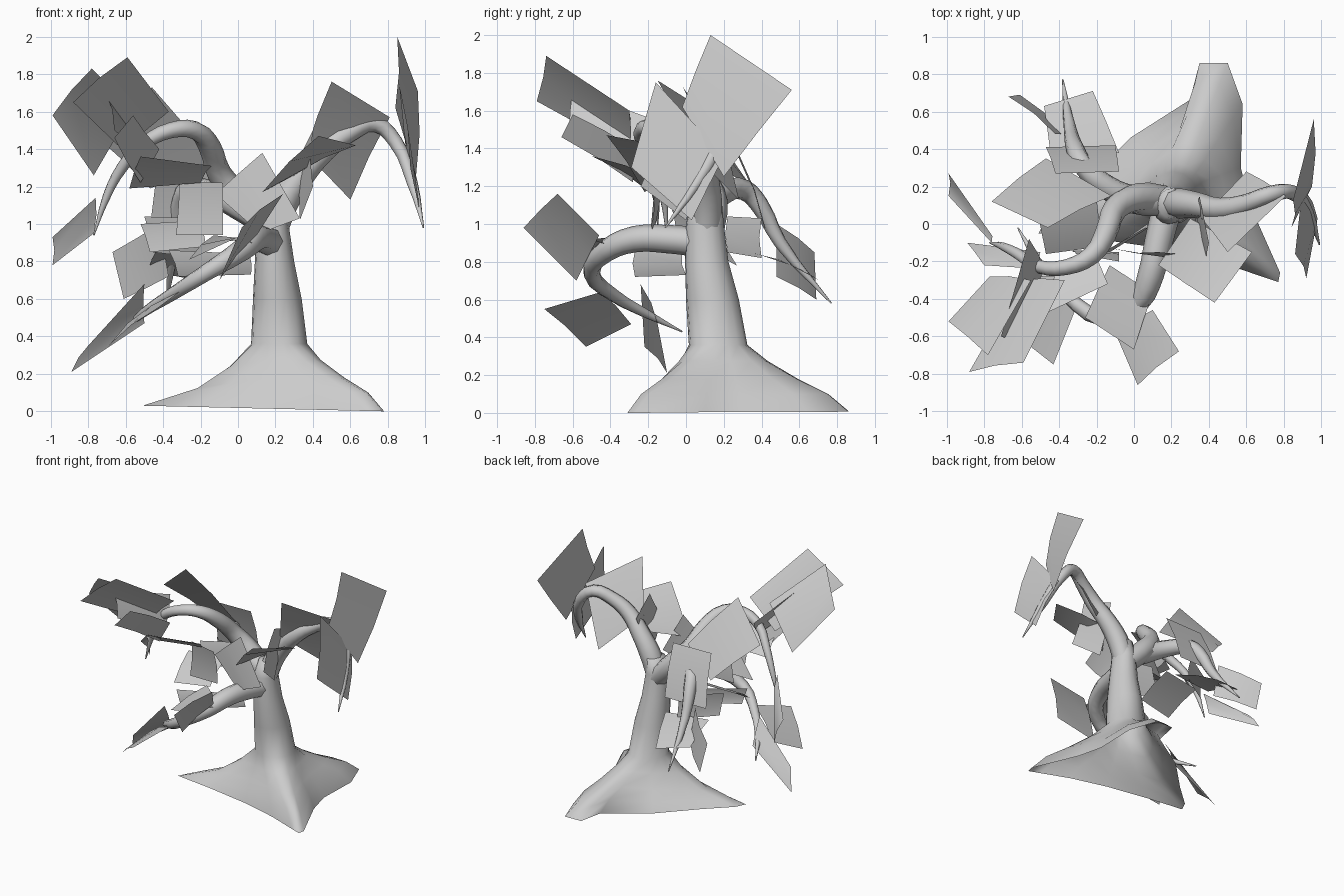
import bpy, bmesh, math
from mathutils import Vector


def finish(name, bm):
    me = bpy.data.meshes.new(name)
    bm.to_mesh(me)
    bm.free()
    for p in me.polygons:
        p.use_smooth = True
    ob = bpy.data.objects.new(name, me)
    bpy.context.collection.objects.link(ob)
    return ob


# Trunk: three spreading roots lofted into a tapering stem, open underneath
outline = [(.57, .3), (.58, .64), (.5, .86), (.35, .86), (.31, .67), (-.02, .46),
           (-.28, .2), (-.47, .03), (-.51, -.05), (-.2, -.08), (.15, -.13),
           (.45, -.2), (.68, -.28), (.77, -.31), (.78, -.26), (.62, .1)]
n = len(outline)


def circle(cx, cy, rx, ry):
    return [Vector((cx + rx * math.cos(math.radians(20) + 2 * math.pi * i / n),
                    cy + ry * math.sin(math.radians(20) + 2 * math.pi * i / n))) for i in range(n)]


def foot_height(x, t, z):
    # the left root sags lower and ends slightly above the ground
    if t == 1:
        return .03 * max(0, .78 - x) / 1.29
    return z - .055 * math.sin(math.pi * t) * max(0, .2 - x) / .7


foot = circle(.22, .17, .15, .155)
rings = []
for t, z in [(1, 0), (.8, .1), (.5, .18), (.2, .275), (0, .36)]:
    rings.append([(*c.lerp(Vector(o), t), foot_height(o[0], t, z)) for c, o in zip(foot, outline)])
for cx, cy, rx, ry, z in [(.21, .14, .13, .14, .6), (.195, .11, .105, .115, .8),
                          (.185, .1, .085, .1, 1.0), (.2, .11, .07, .08, 1.12)]:
    rings.append([(*c, z) for c in circle(cx, cy, rx, ry)])
bm = bmesh.new()
rows = [[bm.verts.new(p) for p in r] for r in rings]
for a, b in zip(rows, rows[1:]):
    for i in range(n):
        bm.faces.new((a[i], a[(i + 1) % n], b[(i + 1) % n], b[i]))
bm.faces.new(rows[-1])
finish("trunk", bm)


# Branches: tapering tubes, each point is x, y, z, radius
def branch(name, pts):
    cu = bpy.data.curves.new(name, 'CURVE')
    cu.dimensions = '3D'
    cu.bevel_depth = 1
    cu.bevel_resolution = 2
    cu.resolution_u = 3
    cu.use_fill_caps = True
    sp = cu.splines.new('BEZIER')
    sp.bezier_points.add(len(pts) - 1)
    for bp, (x, y, z, r) in zip(sp.bezier_points, pts):
        bp.co = (x, y, z)
        bp.radius = r
        bp.handle_left_type = bp.handle_right_type = 'AUTO'
    ob = bpy.data.objects.new(name, cu)
    bpy.context.collection.objects.link(ob)
    bpy.ops.object.select_all(action='DESELECT')
    ob.select_set(True)
    bpy.context.view_layer.objects.active = ob
    bpy.ops.object.convert(target='MESH')
    for p in bpy.context.object.data.polygons:
        p.use_smooth = True


branch("right_branch", [(.19, .11, .98, .08), (.25, .11, 1.13, .08), (.34, .1, 1.26, .07),
                        (.46, .08, 1.39, .06), (.6, .11, 1.49, .05), (.73, .16, 1.535, .045),
                        (.84, .17, 1.44, .04), (.93, .06, 1.22, .03), (.99, -.11, .98, .004)])
branch("left_branch", [(.19, .12, .95, .08), (.02, .14, 1.12, .08), (-.1, .08, 1.27, .065),
                       (-.15, -.05, 1.41, .06), (-.23, -.17, 1.5, .05), (-.36, -.23, 1.5, .042),
                       (-.5, -.23, 1.43, .036), (-.62, -.16, 1.3, .03), (-.7, -.12, 1.15, .022),
                       (-.77, -.1, .94, .004)])
branch("front_branch", [(.18, .1, .9, .08), (.13, -.1, .92, .075), (.09, -.27, .92, .07),
                        (.02, -.42, .86, .06), (-.17, -.5, .74, .045), (-.36, -.38, .62, .035),
                        (-.5, -.22, .53, .025), (-.62, -.02, .43, .004)])
branch("back_branch", [(.17, .12, 1.0, .08), (0, .13, 1.1, .075), (-.15, .2, 1.17, .065),
                       (-.27, .31, 1.18, .055), (-.31, .39, 1.1, .05), (-.34, .5, .9, .035),
                       (-.38, .77, .58, .004)])


# Leaves: four-cornered sheets with a slight bend across the middle
def leaves(name, table, bend=.015):
    bm = bmesh.new()
    for quad in table:
        a, b, c, d = (Vector(p) for p in quad)
        up = (c - a).cross(d - b).normalized()
        if up.z < 0:
            up = -up
        g = [[bm.verts.new(a.lerp(b, u).lerp(d.lerp(c, u), v) + up * bend * (v == .5))
              for u in (0, 1)] for v in (0, .5, 1)]
        for r, s in zip(g, g[1:]):
            bm.faces.new((r[0], r[1], s[1], s[0]))
    finish(name, bm)


leaves("right_leaves", [
    [(.85, .13, 2.0), (.96, .56, 1.71), (.95, .2, 1.25), (.84, -.02, 1.62)],
    [(.86, -.16, 1.75), (.9, .2, 1.36), (.98, .03, 1.02), (.92, -.29, 1.3)],
    [(.5, -.15, 1.76), (.81, .15, 1.57), (.6, .28, 1.13), (.36, .03, 1.38)],
    [(.13, -.22, 1.17), (.3, .03, 1.26), (.63, -.15, 1.42), (.43, -.42, 1.47)],
    [(.35, .15, 1.4), (.4, -.1, 1.5), (.4, -.24, 1.2), (.33, 0, 1.02)],
    [(.13, -.15, 1.38), (.33, -.17, 1.03), (.12, -.17, .95), (-.12, -.13, 1.16)],
])
leaves("front_leaves", [
    [(.24, -.68, 1.16), (.1, -.46, .94), (-.1, -.58, .7), (.02, -.86, .98)],
    [(-.13, -.22, .94), (.1, -.37, .88), (0, -.67, .93), (-.26, -.5, .81)],
    [(-.43, -.75, .55), (-.31, -.45, .64), (-.59, -.29, .47), (-.69, -.53, .35)],
    [(-.5, -.24, .68), (-.8, -.22, .35), (-.89, -.1, .21), (-.5, -.15, .47)],
    [(-.31, -.16, 1.23), (-.08, -.2, 1.22), (-.08, -.15, .94), (-.33, -.15, .94)],
    [(-.37, -.27, .86), (.06, -.02, .84), (.07, 0, .73), (-.32, -.27, .72)],
])
leaves("back_leaves", [
    [(-.67, .68, .85), (-.61, .69, .6), (-.37, .48, .72), (-.42, .48, 1.0)],
    [(-.48, .63, .75), (-.22, .71, .7), (-.08, .38, .84), (-.44, .33, .85)],
    [(-.47, .41, .98), (-.1, .42, .98), (-.08, .28, 1.37), (-.42, .27, 1.37)],
    [(-.5, .22, 1.04), (-.22, .4, 1.03), (-.2, .4, .82), (-.46, .22, .85)],
])
leaves("left_leaves", [
    [(-.59, -.74, 1.89), (-.37, -.3, 1.6), (-.6, -.3, 1.38), (-.88, -.79, 1.65)],
    [(-.78, -.7, 1.83), (-.55, -.3, 1.6), (-.77, -.28, 1.26), (-.99, -.52, 1.58)],
    [(-.71, -.6, 1.71), (-.56, -.08, 1.52), (-.48, -.25, 1.35), (-.66, -.62, 1.5)],
    [(-.66, -.66, 1.46), (-.56, -.6, 1.58), (-.42, -.28, 1.4), (-.52, -.28, 1.22)],
    [(-.46, -.02, 1.73), (-.76, .12, 1.47), (-.47, .35, 1.19), (-.12, .15, 1.32)],
    [(-.58, -.22, 1.19), (-.2, -.18, 1.22), (-.14, -.32, 1.31), (-.52, -.5, 1.36)],
    [(-.99, .27, .78), (-.77, -.05, .95), (-.76, -.1, 1.14), (-.99, .15, .93)],
    [(-.52, .1, 1.0), (-.2, .14, 1.02), (-.17, -.12, .88), (-.47, -.16, .85)],
])
